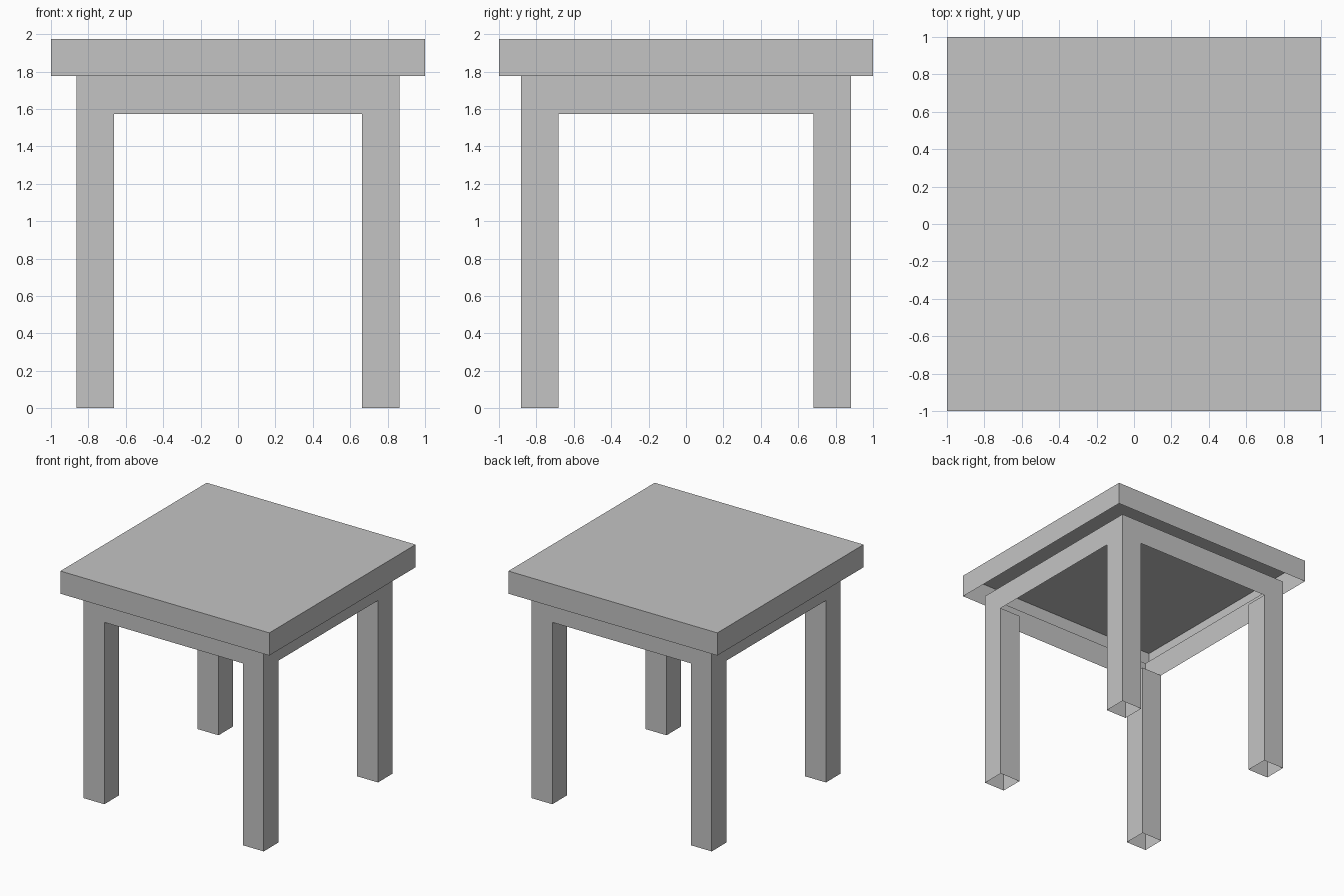
import bpy
import bmesh

cube = bpy.data.objects.get("Cube")
if cube:
    bpy.data.objects.remove(cube, do_unlink=True)

grey = bpy.data.materials.new("plain_grey")
grey.use_nodes = True
colour = (0.55, 0.55, 0.55, 1)
grey.diffuse_color = colour
grey.node_tree.nodes["Principled BSDF"].inputs["Base Color"].default_value = colour

TOP, SLAB_BOTTOM, APRON_BOTTOM = 1.973, 1.777, 1.574
HALF_X, HALF_Y, LEG = 0.863, 0.881, 0.2
INNER_X, INNER_Y = HALF_X - LEG, HALF_Y - LEG


def add_face(bm, points):
    bm.faces.new([bm.verts.new(p) for p in points])


def finish(bm, name):
    bmesh.ops.remove_doubles(bm, verts=bm.verts, dist=0.0001)
    bmesh.ops.recalc_face_normals(bm, faces=bm.faces)
    mesh = bpy.data.meshes.new(name)
    bm.to_mesh(mesh)
    bm.free()
    mesh.materials.append(grey)
    obj = bpy.data.objects.new(name, mesh)
    bpy.context.collection.objects.link(obj)


# Table top: a shallow shell, open underneath
bm = bmesh.new()
bmesh.ops.create_cube(bm, size=2)
for v in bm.verts:
    v.co.z = TOP if v.co.z > 0 else SLAB_BOTTOM
bm.normal_update()
under = [f for f in bm.faces if f.normal.z < -0.5]
bmesh.ops.delete(bm, geom=under, context='FACES_ONLY')
finish(bm, "table_top")


# Outer skin of one side: apron and two leg fronts in one piece
def side_profile(half, inner):
    right = [(inner, APRON_BOTTOM), (inner, 0), (half, 0), (half, SLAB_BOTTOM)]
    return right + [(-a, z) for a, z in reversed(right)]


bm = bmesh.new()
for s in (-1, 1):
    add_face(bm, [(a, s * HALF_Y, z) for a, z in side_profile(HALF_X, INNER_X)])
    add_face(bm, [(s * HALF_X, a, z) for a, z in side_profile(HALF_Y, INNER_Y)])

# Inner faces of the four hollow legs
for sx in (-1, 1):
    for sy in (-1, 1):
        path = [(HALF_X, INNER_Y), (INNER_X, INNER_Y), (INNER_X, HALF_Y)]
        path = [(sx * x, sy * y) for x, y in path]
        for a, b in zip(path, path[1:]):
            add_face(bm, [(*a, 0), (*b, 0), (*b, APRON_BOTTOM), (*a, APRON_BOTTOM)])
finish(bm, "legs_and_apron")
